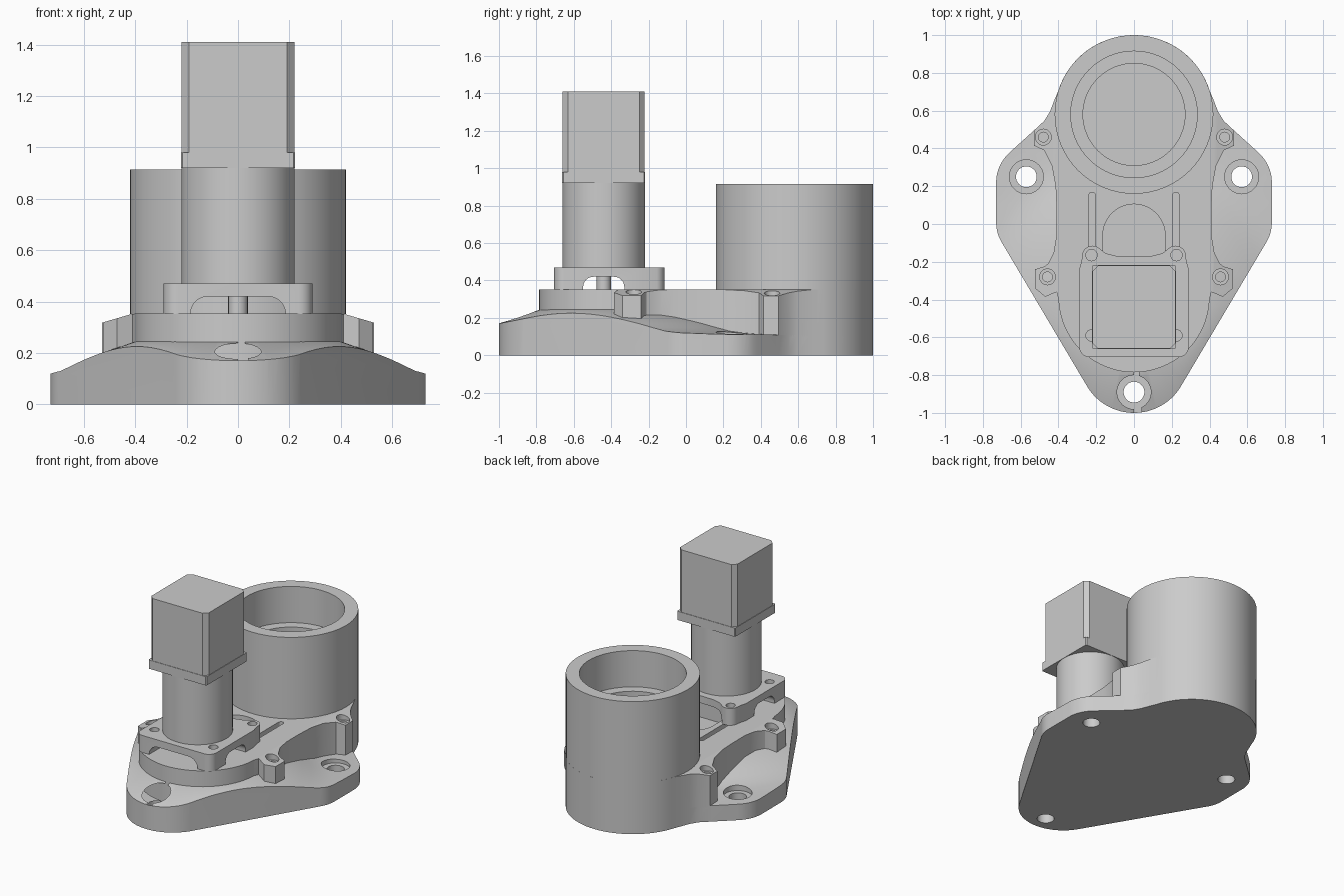
import bpy, bmesh, math

if "Cube" in bpy.data.objects:
    bpy.data.objects.remove(bpy.data.objects["Cube"])

MY = -0.44      # motor axis y
TY = 0.58       # rear tube axis y


def finish(name, bm, angle=30):
    bmesh.ops.remove_doubles(bm, verts=bm.verts, dist=1e-5)
    bmesh.ops.recalc_face_normals(bm, faces=bm.faces)
    me = bpy.data.meshes.new(name)
    bm.to_mesh(me)
    bm.free()
    ob = bpy.data.objects.new(name, me)
    bpy.context.collection.objects.link(ob)
    return ob


def prism(name, pts, a, b, axis='z'):
    """Extrude a 2D outline from a to b along the axis."""
    put = {'z': lambda u, v, w: (u, v, w),
           'y': lambda u, v, w: (u, w, v),
           'x': lambda u, v, w: (w, u, v)}[axis]
    bm = bmesh.new()
    lo = [bm.verts.new(put(u, v, a)) for u, v in pts]
    hi = [bm.verts.new(put(u, v, b)) for u, v in pts]
    bm.faces.new(lo)
    bm.faces.new(hi)
    for i in range(len(pts)):
        j = (i + 1) % len(pts)
        bm.faces.new((lo[i], lo[j], hi[j], hi[i]))
    return finish(name, bm)


def arc(cx, cy, r, a0, a1, n):
    return [(cx + r * math.cos(math.radians(a0 + (a1 - a0) * i / n)),
             cy + r * math.sin(math.radians(a0 + (a1 - a0) * i / n))) for i in range(n + 1)]


def mirrored(half):
    """Close a right-hand outline with its reflection in x."""
    return half + [(-x, y) for x, y in reversed(half) if x > 1e-4]


def lathe(name, profile, cx, cy, n=64):
    """Revolve a closed (r, z) profile about a vertical axis."""
    bm = bmesh.new()
    rings = []
    for r, z in profile:
        if r < 1e-6:
            rings.append([bm.verts.new((cx, cy, z))] * n)
        else:
            rings.append([bm.verts.new((cx + r * math.cos(2 * math.pi * i / n),
                                        cy + r * math.sin(2 * math.pi * i / n), z)) for i in range(n)])
    for k in range(len(rings)):
        p, q = rings[k], rings[(k + 1) % len(rings)]
        for i in range(n):
            j = (i + 1) % n
            vs = list(dict.fromkeys((p[i], p[j], q[j], q[i])))
            if len(vs) > 2:
                bm.faces.new(vs)
    return finish(name, bm)


def cyl(name, x, y, r, z0, z1, n=32):
    return lathe(name, [(0, z0), (r, z0), (r, z1), (0, z1)], x, y, n)


def cut(ob, tool, op='DIFFERENCE'):
    tool.hide_render = True
    m = ob.modifiers.new('cut', 'BOOLEAN')
    m.operation, m.object, m.solver = op, tool, 'EXACT'
    bpy.context.view_layer.objects.active = ob
    bpy.ops.object.modifier_apply(modifier=m.name)
    bpy.data.objects.remove(tool)


# base plate: outline prism trimmed by a shallow cone round the front body
back = arc(0, TY, 0.42, 90, 17, 16)
shoulder = [(0.42, 0.66), (0.445, 0.595), (0.476, 0.545), (0.53, 0.495)]
plate_half = (back + shoulder + [(0.635, 0.4)] + arc(0.52, 0.22, 0.21, 48, 0, 8)
              + arc(0.52, 0.01, 0.21, 0, -33, 6) + arc(0, -0.71, 0.29, -33, -90, 12))
plate_half[-1] = (0, -1.0)
plate_half[0] = (0, 1.0)
plate = prism('base_plate', mirrored(plate_half), 0, 0.4)
cone = lathe('plate_trim', [(0, -0.1), (1.7, -0.1), (1.7, 0.104), (1.0, 0.11), (0.88, 0.115),
                            (0.8, 0.121), (0.74, 0.13), (0.68, 0.149), (0.62, 0.17),
                            (0.4, 0.245), (0, 0.245)], 0, -0.38, 96)
cut(plate, cone, 'INTERSECT')

# mounting holes with counterbores
for x, y, floor in ((0.57, 0.25, 0.09), (-0.57, 0.25, 0.09), (0, -0.89, 0.13)):
    cut(plate, cyl('hole', x, y, 0.055, -0.1, 0.5))
    cut(plate, cyl('counterbore', x, y, 0.09, floor, 0.5))

# raised body with side bosses; sloped boss tops come from the trim profile
body_half = (back + shoulder
             + [(0.53, 0.415), (0.475, 0.39), (0.435, 0.31), (0.415, 0.2), (0.41, 0.08), (0.41, -0.06),
                (0.425, -0.15), (0.455, -0.21), (0.475, -0.225), (0.525, -0.24), (0.525, -0.34),
                (0.47, -0.385), (0.41, -0.36)]
             + arc(0, -0.385, 0.4, -2, -90, 20))
body_half[0] = (0, 1.0)
body_half[-1] = (0, -0.785)
body = prism('raised_body', mirrored(body_half), 0.1, 0.5)
trim = prism('body_trim', mirrored([(0, 0), (0.7, 0), (0.7, 0.268), (0.42, 0.35), (0.4, 0.353), (0, 0.353)]),
             -1.5, 1.5, 'y')
cut(body, trim, 'INTERSECT')

# body openings: bore under the tube, shaft pocket, two grooves, boss screws
cut(body, cyl('bore', 0, TY, 0.27, 0.2, 0.6, 64))
cut(body, prism('pocket', arc(0, -0.06, 0.165, 0, 180, 24) + [(-0.165, -0.3), (0.165, -0.3)], 0.25, 0.6))
for s in (-1, 1):
    x = 0.222 * s
    groove = arc(x, 0.15, 0.018, 0, 180, 8) + [(x - 0.018, -0.2), (x + 0.018, -0.2)]
    cut(body, prism('groove', groove, 0.3, 0.6))
    for bx, by in ((0.458, -0.28), (0.48, 0.46)):
        cut(body, cyl('boss_sink', bx * s, by, 0.042, 0.305, 0.6, 24))
        cut(body, cyl('boss_hole', bx * s, by, 0.026, 0.2, 0.6, 24))

# open tube with an inner ledge
lathe('rear_tube', [(0.42, 0.352), (0.42, 0.915), (0.335, 0.915), (0.335, 0.665),
                    (0.27, 0.665), (0.27, 0.352)], 0, TY)

# motor mount: eared plate with arched openings on all four sides
mount_half = ([(0, -0.172), (0.09, -0.17), (0.15, -0.155)]
              + arc(0.22, -0.17, 0.055, 135, 15, 8)
              + [(0.278, -0.2), (0.29, -0.24)] + arc(0.235, -0.65, 0.055, 0, -90, 8) + [(0, -0.705)])
mount = prism('motor_mount', mirrored(mount_half), 0.352, 0.47)


def arch(c, w, r, top):
    return ([(c - w, 0.3), (c + w, 0.3)] + arc(c + w - r, top - r, r, 0, 90, 8)
            + arc(c - w + r, top - r, r, 90, 180, 8))


cut(mount, prism('front_arch', arch(0, 0.185, 0.068, 0.42), -1, 0, 'y'))
cut(mount, prism('side_arch', arch(MY, 0.11, 0.055, 0.42), -1, 1, 'x'))
for s in (-1, 1):
    for y in (-0.165, -0.59):
        cut(mount, cyl('mount_hole', 0.225 * s, y, 0.03, 0.4, 0.6, 24))

# shaft, gearbox and motor
cyl('drive_shaft', 0, MY, 0.038, 0.25, 0.44, 24)
cyl('gearbox', 0, MY, 0.22, 0.465, 0.922, 64)


def square(h, c):
    pts = []
    for sx, sy in ((1, 1), (-1, 1), (-1, -1), (1, -1)):
        pair = [(sx * h, MY + sy * (h - c)), (sx * (h - c), MY + sy * h)]
        pts += pair if sx * sy > 0 else pair[::-1]
    return pts


prism('motor_flange', square(0.222, 0.006), 0.92, 0.98)
prism('motor_case', square(0.219, 0.028), 0.975, 1.41)

# smooth curved walls, keep edges crisp
bpy.ops.object.select_all(action='DESELECT')
for ob in bpy.context.scene.objects:
    ob.select_set(True)
    bpy.context.view_layer.objects.active = ob
bpy.ops.object.shade_smooth_by_angle(angle=math.radians(25))
